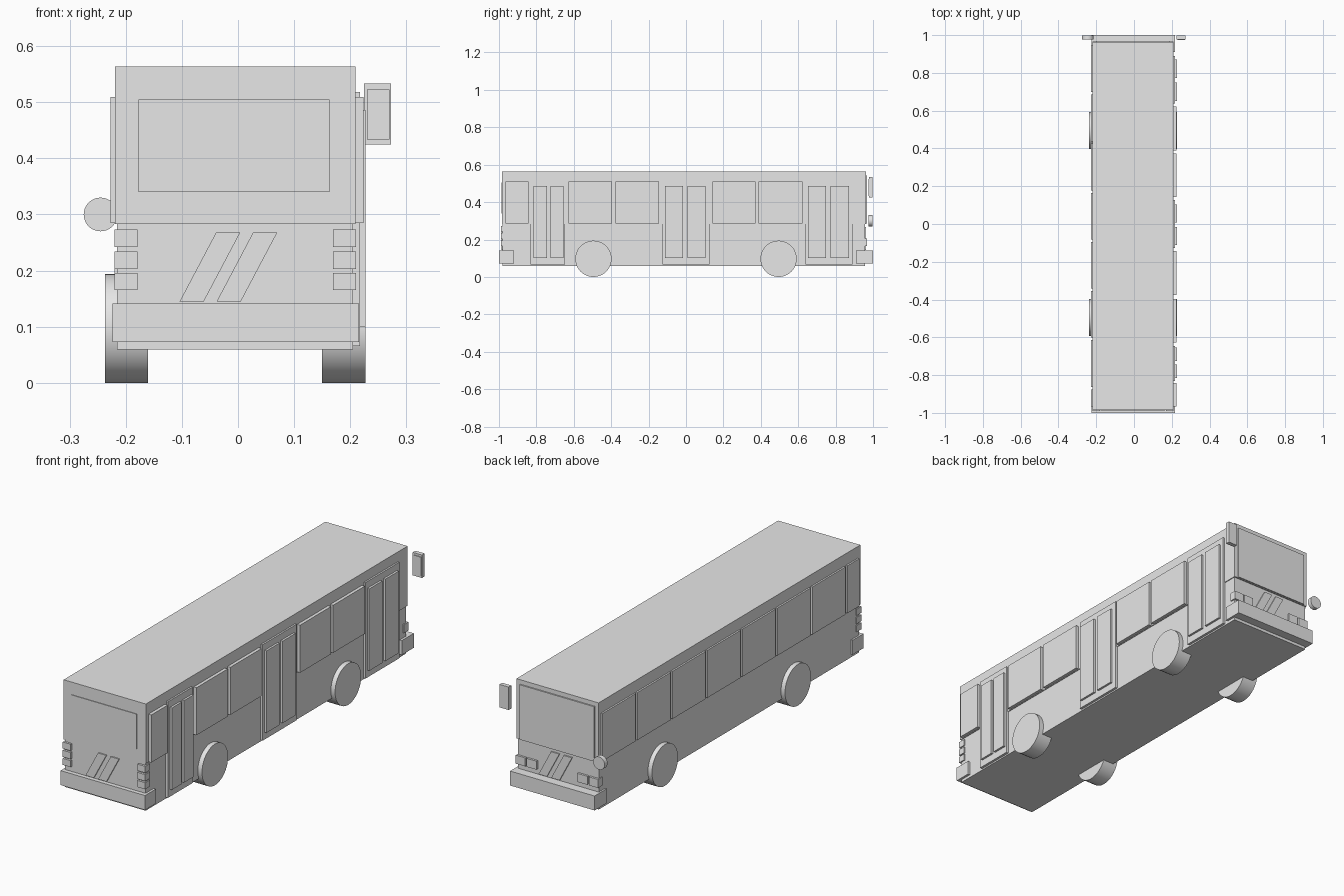
import bpy
import bmesh
from math import pi
from mathutils import Matrix, Vector

cube = bpy.data.objects.get("Cube")
if cube:
    bpy.data.objects.remove(cube, do_unlink=True)

grey = bpy.data.materials.new("light_grey")
grey.use_nodes = True
grey.diffuse_color = (0.8, 0.8, 0.8, 1)
grey.node_tree.nodes["Principled BSDF"].inputs["Base Color"].default_value = (0.8, 0.8, 0.8, 1)

MID_X = -0.005  # centre line of the body


def finish(bm, name):
    bmesh.ops.recalc_face_normals(bm, faces=bm.faces)
    mesh = bpy.data.meshes.new(name)
    bm.to_mesh(mesh)
    bm.free()
    mesh.materials.append(grey)
    obj = bpy.data.objects.new(name, mesh)
    bpy.context.collection.objects.link(obj)
    return obj


def box(name, x, y, z):
    """Box from (low, high) ranges."""
    bm = bmesh.new()
    bmesh.ops.create_cube(bm, size=1)
    for v in bm.verts:
        v.co = Vector([(r[0] + r[1]) / 2 + c * (r[1] - r[0]) for r, c in zip((x, y, z), v.co)])
    return finish(bm, name)


def disc(name, centre, radius, depth, axis):
    """Cylinder along the x or y axis."""
    turn = Matrix.Rotation(pi / 2, 4, "Y" if axis == "x" else "X")
    bm = bmesh.new()
    bmesh.ops.create_cone(bm, cap_ends=True, segments=40, radius1=radius, radius2=radius,
                          depth=depth, matrix=Matrix.Translation(centre) @ turn)
    obj = finish(bm, name)
    bpy.context.view_layer.objects.active = obj
    obj.select_set(True)
    bpy.ops.object.shade_smooth_by_angle()
    obj.select_set(False)
    return obj


def slanted_bar(name, x, y, z, lean=0.065, width=0.043):
    """Leaning bar plate, starting at x and leaning by the given amount."""
    s = 1 if lean > 0 else -1
    outline = [(x, z[0]), (x + s * width, z[0]), (x + s * width + lean, z[1]), (x + lean, z[1])]
    bm = bmesh.new()
    face = bm.faces.new([bm.verts.new((px, y[0], pz)) for px, pz in outline])
    side = bmesh.ops.extrude_face_region(bm, geom=[face])
    bmesh.ops.translate(bm, vec=(0, y[1] - y[0], 0),
                        verts=[g for g in side["geom"] if isinstance(g, bmesh.types.BMVert)])
    return finish(bm, name)


# Body: slightly narrower lower half, wider window band and roof
box("lower_body", (-0.216, 0.205), (-0.98, 0.957), (0.059, 0.29))
box("upper_body", (-0.219, 0.209), (-0.984, 0.963), (0.283, 0.564))

# Bumpers
box("rear_bumper", (-0.224, 0.216), (-1.0, -0.92), (0.073, 0.141))
box("front_bumper", (-0.224, 0.216), (0.91, 1.0), (0.073, 0.141))

# Windows on the door side
WINDOW_Z = (0.285, 0.509)
for y in [(-0.965, -0.843), (-0.628, -0.396), (-0.377, -0.144), (0.142, 0.372), (0.388, 0.623)]:
    box("door_side_window", (0.2, 0.224), y, WINDOW_Z)

# Row of windows on the closed side, ending in a narrow one
for i in range(7):
    start = 0.945 - 0.26 * i
    box("closed_side_window", (-0.227, -0.2), (start - 0.247, start), WINDOW_Z)
box("closed_side_small_window", (-0.227, -0.2), (-0.965, -0.877), WINDOW_Z)

# Double doors, each with a frame and two leaves
doors = [((-0.832, -0.647), (-0.815, -0.743), (-0.725, -0.655)),
         ((-0.126, 0.126), (-0.112, -0.016), (0.008, 0.104)),
         ((0.639, 0.89), (0.652, 0.749), (0.773, 0.872))]
for frame, *leaves in doors:
    box("door_frame", (0.19, 0.217), frame, (0.066, 0.518))
    for leaf in leaves:
        box("door_leaf", (0.2, 0.227), leaf, (0.1, 0.486))

# Wheels
for y in (-0.495, 0.495):
    for x in (-0.1985, 0.1885):
        disc("wheel", (x, y, 0.097), 0.097, 0.077, "x")

# Windshield and rear window plates
box("windshield", (-0.2, 0.19), (0.961, 0.969), (0.285, 0.543))
box("rear_window", (-0.177, 0.163), (-0.987, -0.98), (0.34, 0.505))

# Lights: stacked at the rear, paired at the front, mirrored about the centre line
for side in (-1, 1):
    def span(inner, outer):
        return sorted((MID_X + side * inner, MID_X + side * outer))
    for z in (0.165, 0.203, 0.242):
        box("tail_light", span(0.174, 0.215), (-0.99, -0.955), (z, z + 0.031))
    box("head_light", span(0.107, 0.158), (0.95, 0.967), (0.165, 0.205))
    box("corner_light", span(0.166, 0.215), (0.935, 0.967), (0.165, 0.205))

# Slanted bars on both ends
for x in (-0.104, -0.038):
    slanted_bar("rear_slanted_bar", x, (-0.986, -0.978), (0.145, 0.268))
    slanted_bar("front_slanted_bar", 2 * MID_X - x, (0.955, 0.963), (0.145, 0.268), lean=-0.065)

# Mirrors: tall one with a glass panel, and a small round one
box("tall_mirror", (0.225, 0.273), (0.978, 0.998), (0.425, 0.533))
box("tall_mirror_glass", (0.23, 0.27), (0.975, 0.98), (0.434, 0.523))
disc("round_mirror", (-0.245, 0.987, 0.3), 0.03, 0.021, "y")
